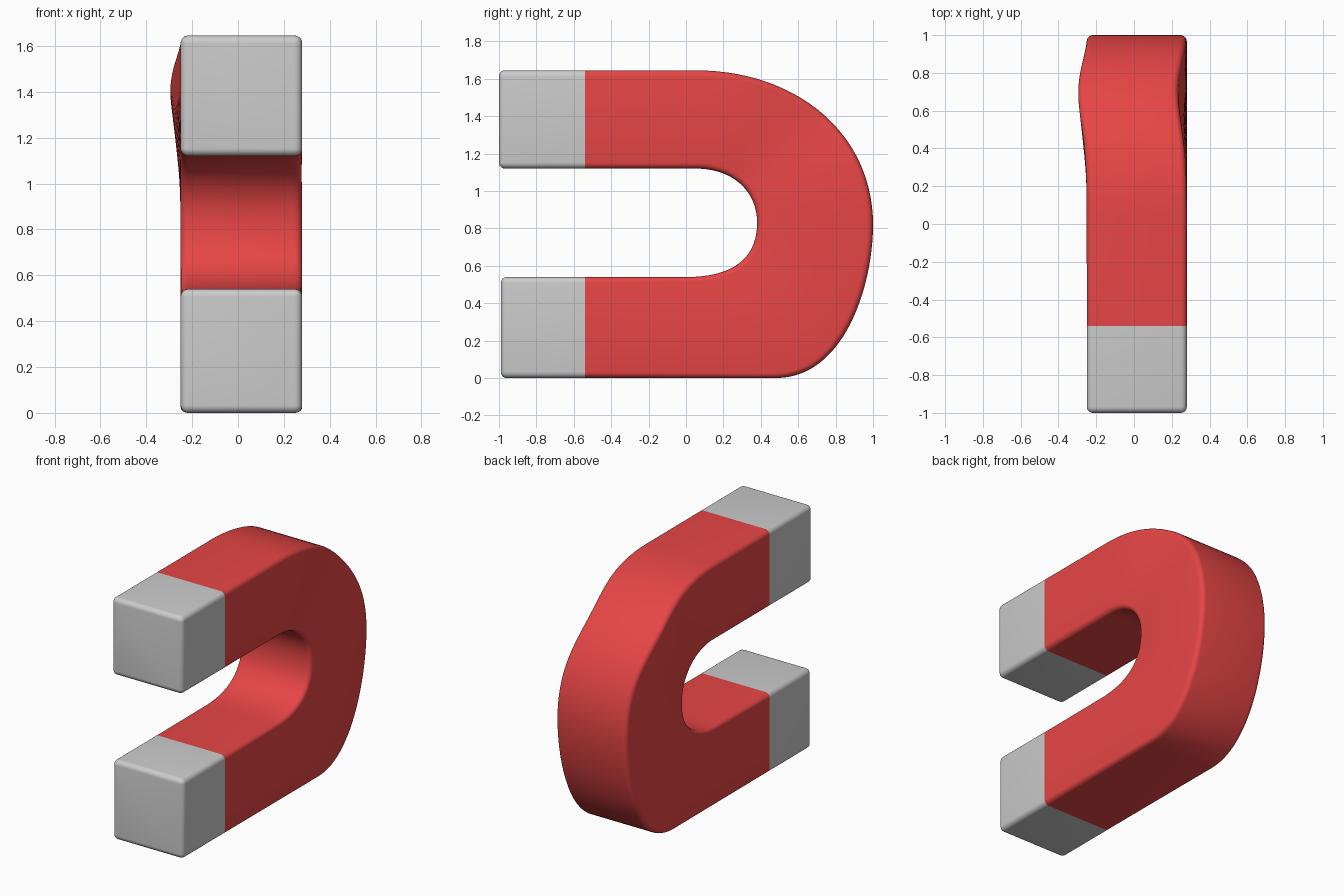
import bpy, bmesh
from math import sin, cos, pi, exp
from mathutils import Vector

if "Cube" in bpy.data.objects:
    bpy.data.objects.remove(bpy.data.objects["Cube"])

X_MID, X_HALF, R, SEG = 0.015, 0.265, 0.032, 5


def bezier(a, b, c, d, t):
    s = 1 - t
    a, b, c, d = map(Vector, (a, b, c, d))
    return a*s**3 + b*3*s*s*t + c*3*s*t*t + d*t**3


# Rounded rectangle spanning the outer and inner outline points (y, z)
def section(outer, inner, inset=0.0):
    mid, half = (outer + inner) / 2, (outer - inner).length / 2 - inset
    u = (outer - inner).normalized()
    w, r = X_HALF - inset, R - inset + 0.001
    pts = []
    for q, (sx, su) in enumerate(((1, 1), (-1, 1), (-1, -1), (1, -1))):
        for k in range(SEG + 1):
            a = (q + k / SEG) * pi / 2
            p = mid + u * (su * (half - r) + r * sin(a))
            x = X_MID + sx * (w - r) + r * cos(a)
            # slight sideways lean of the upper bend
            d2 = (p - Vector((0.70, 1.41))).length_squared
            pts.append((x - 0.045 * exp(-d2 / 0.09), p.x, p.y))
    return pts


def loft(name, rings, cap=False, mat=None):
    bm = bmesh.new()
    loops = [[bm.verts.new(p) for p in ring] for ring in rings]
    n = len(loops[0])
    for a, b in zip(loops, loops[1:]):
        for i in range(n):
            j = (i + 1) % n
            bm.faces.new((a[i], a[j], b[j], b[i]))
    if cap:
        bm.faces.new(loops[0])
    bmesh.ops.recalc_face_normals(bm, faces=bm.faces)
    me = bpy.data.meshes.new(name)
    bm.to_mesh(me)
    bm.free()
    ob = bpy.data.objects.new(name, me)
    bpy.context.collection.objects.link(ob)
    if mat:
        me.materials.append(mat)
    bpy.ops.object.select_all(action='DESELECT')
    ob.select_set(True)
    bpy.context.view_layer.objects.active = ob
    bpy.ops.object.shade_smooth_by_angle(angle=0.7)
    return ob


red = bpy.data.materials.new("red_paint")
red.diffuse_color = (0.8, 0.06, 0.06, 1)
red.use_nodes = True
red.node_tree.nodes["Principled BSDF"].inputs["Base Color"].default_value = red.diffuse_color
SEAM, TOP, BOTTOM = -0.54, (1.645, 1.12), (0.0, 0.54)

# Red horseshoe body: two bends made of matching outer and inner curves
N = 28
pairs = [(Vector((SEAM, TOP[0])), Vector((SEAM, TOP[1])))]
for i in range(N):
    t = i / N
    pairs.append((bezier((0.05, 1.645), (0.6, 1.645), (1, 1.3), (1, 0.82), t),
                  bezier((0.05, 1.12), (0.25, 1.12), (0.38, 1.0), (0.38, 0.83), t)))
for i in range(N + 1):
    t = i / N
    pairs.append((bezier((1, 0.82), (1, 0.5), (0.85, 0), (0.48, 0), t),
                  bezier((0.38, 0.83), (0.38, 0.64), (0.25, 0.54), (0, 0.54), t)))
pairs.append((Vector((SEAM, BOTTOM[0])), Vector((SEAM, BOTTOM[1]))))
loft("magnet_body", [section(o, i) for o, i in pairs], mat=red)

# Bare metal pole tips with rounded ends
for name, (zo, zi), y_end in (("upper_pole", TOP, -1.0), ("lower_pole", BOTTOM, -0.99)):
    rings = []
    for k in range(SEG, -1, -1):
        a = k / SEG * pi / 2
        y = y_end + R * (1 - sin(a))
        rings.append(section(Vector((y, zo)), Vector((y, zi)), R * (1 - cos(a))))
    rings.append(section(Vector((SEAM, zo)), Vector((SEAM, zi))))
    loft(name, rings, cap=True)
